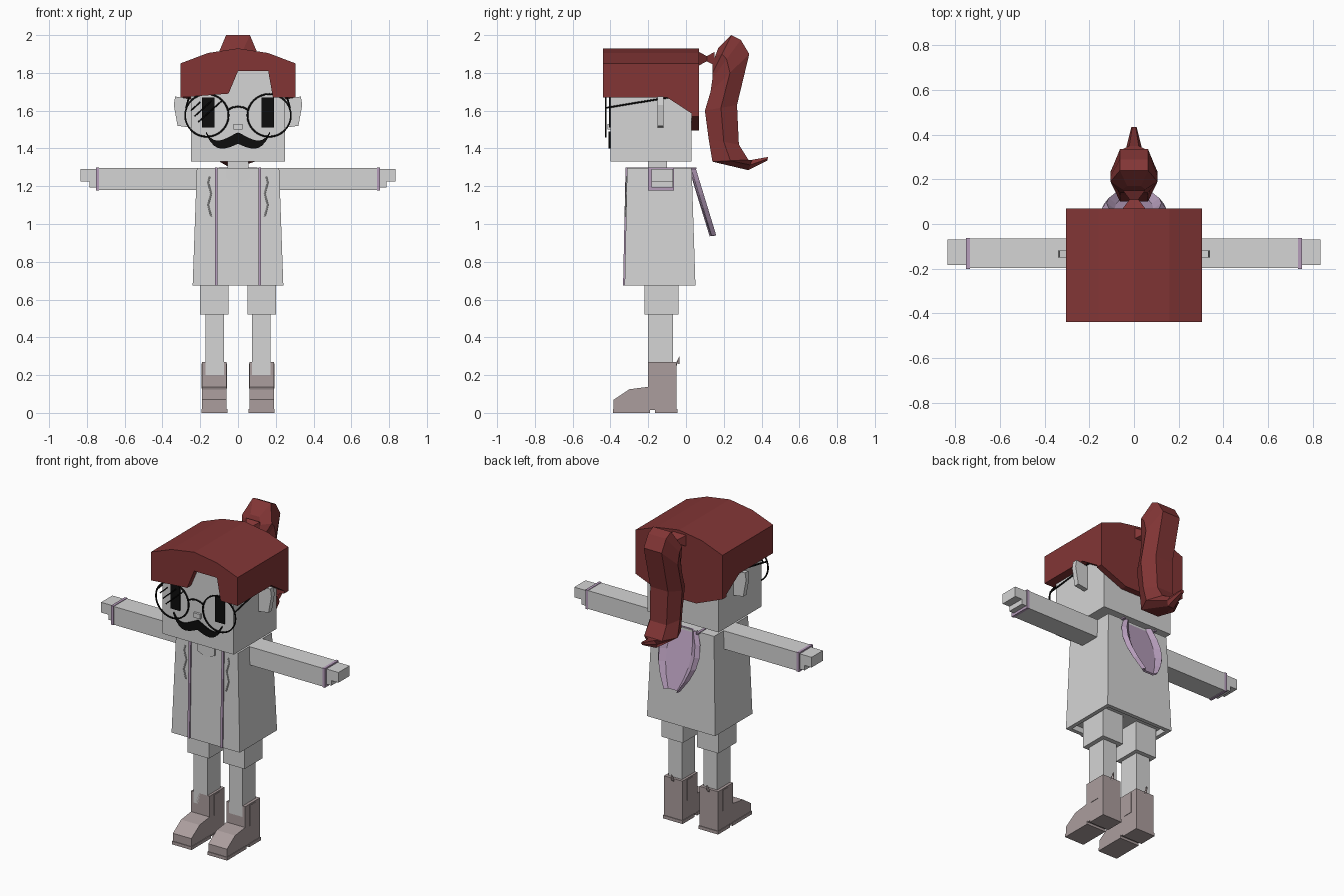
import bpy, bmesh
from math import sin, cos, pi, tau, dist

cube = bpy.data.objects.get("Cube")
if cube:
    bpy.data.objects.remove(cube, do_unlink=True)


def material(name, *rgb):
    mat = bpy.data.materials.new(name)
    mat.use_nodes = True
    mat.diffuse_color = (*rgb, 1)
    mat.node_tree.nodes["Principled BSDF"].inputs["Base Color"].default_value = (*rgb, 1)
    return mat


GREY = material("pale grey", .66, .66, .66)
RED = material("hair red", .225, .036, .036)
LILAC = material("lilac trim", .47, .34, .5)
BOOT = material("boot taupe", .41, .34, .34)
BLACK = material("black", .004, .004, .004)


def link(name, data, mat):
    data.materials.append(mat)
    obj = bpy.data.objects.new(name, data)
    bpy.context.collection.objects.link(obj)
    return obj


def finish(name, bm, mat):
    bmesh.ops.recalc_face_normals(bm, faces=bm.faces)
    mesh = bpy.data.meshes.new(name)
    bm.to_mesh(mesh)
    bm.free()
    return link(name, mesh, mat)


def skin(bm, loops, closed):
    """Join neighbouring loops of points with quads."""
    loops = [[bm.verts.new(point) for point in loop] for loop in loops]
    for lower, upper in zip(loops, loops[1:]):
        for i in range(0 if closed else 1, len(lower)):
            bm.faces.new((lower[i - 1], lower[i], upper[i], upper[i - 1]))
    return loops


def loft(name, rings, mat):
    """Skin a list of rings and cap both ends."""
    bm = bmesh.new()
    loops = skin(bm, rings, True)
    bm.faces.new(loops[0])
    bm.faces.new(loops[-1])
    return finish(name, bm, mat)


def prism_x(name, profile, ends, mat):
    """Extrude a profile of (y, z) points sideways."""
    return loft(name, [[(x, y, z) for y, z in profile] for x in ends], mat)


def prism_y(name, profile, ends, mat):
    """Extrude an outline of (x, z) points from front to back."""
    return loft(name, [[(x, y, z) for x, z in profile] for y in ends], mat)


def rect(xs, ys, z):
    (left, right), (front, back) = xs, ys
    return [(left, front, z), (right, front, z), (right, back, z), (left, back, z)]


def box(name, xs, ys, zs, mat):
    return loft(name, [rect(xs, ys, z) for z in zs], mat)


def tube(name, points, radius, mat, closed=False):
    curve = bpy.data.curves.new(name, "CURVE")
    curve.dimensions = "3D"
    curve.bevel_depth = radius
    curve.bevel_resolution = 1
    spline = curve.splines.new("POLY")
    spline.points.add(len(points) - 1)
    for spline_point, position in zip(spline.points, points):
        spline_point.co = (*position, 1)
    spline.use_cyclic_u = closed
    return link(name, curve, mat)


def both(half_width):
    return (-half_width, half_width)


def mirrored(half):
    """Complete an outline from its +x half."""
    return half + [(-x, z) for x, z in reversed(half) if x]


# Shared levels and planes
FACE, NAPE = -.4, .03
HAIR_FRONT, HAIR_BACK, HAIR_SIDE = -.44, .07, .305
EAVE, FRINGE, HAIRLINE = 1.85, 1.67, 1.81
LENS_Y, LENS_X, LENS_Z = -.425, .165, 1.575
HEM, SHOULDER = .675, 1.3

# Head, neck and nose
box("head", both(.25), (FACE, NAPE), (1.33, EAVE), GREY)
box("neck", both(.055), (-.2, -.1), (SHOULDER - .01, 1.34), GREY)
box("nose", both(.024), (FACE - .015, FACE), (1.5, 1.53), GREY)

# Hair: arched cap, fringe with a notch, and dipping back
cap = mirrored([(0, 1.93), (.16, 1.905), (HAIR_SIDE, EAVE)])
prism_y("hair_cap", cap, (HAIR_FRONT, HAIR_BACK), RED)
fringe = [(-HAIR_SIDE, EAVE), (-HAIR_SIDE, FRINGE), (-.05, FRINGE + .02), (0, HAIRLINE),
          (.16, HAIRLINE), (.185, FRINGE), (HAIR_SIDE, FRINGE), (HAIR_SIDE, EAVE)]
prism_y("hair_fringe", fringe, (HAIR_FRONT, FACE), RED)
back = mirrored([(HAIR_SIDE, EAVE), (HAIR_SIDE, 1.57), (.12, 1.495)])
prism_y("hair_back", back, (NAPE, HAIR_BACK), RED)
curtain = [(FACE, EAVE), (FACE, FRINGE), (-.1, FRINGE), (NAPE, 1.585), (NAPE, EAVE)]

# Hair tie pinched in the middle
loft("hair_tie", [[(-size, y, 1.875 - size * .7), (size, y, 1.875 - size * .7),
                   (size, y, 1.875 + size * .7), (-size, y, 1.875 + size * .7)]
                  for y, size in ((HAIR_BACK, .05), (.11, .02), (.15, .05))], RED)

# Ponytail: hexagonal sections, each from an inner to an outer (y, z) point
sections = [((.14, 1.85), (.17, 1.93)), ((.14, 1.8), (.24, 2)), ((.14, 1.77), (.29, 1.975)),
            ((.13, 1.7), (.335, 1.9)), ((.1, 1.6), (.27, 1.63)), ((.12, 1.45), (.28, 1.42)),
            ((.14, 1.33), (.33, 1.34)), ((.33, 1.285), (.35, 1.34)), ((.43, 1.335), (.435, 1.355))]
rings = []
for inner, outer in sections:
    width = min(.105, dist(inner, outer) * .6)
    middle = [(a + b) / 2 for a, b in zip(inner, outer)]
    narrow = width * .6
    rings.append([(-narrow, *inner), (narrow, *inner), (width, *middle),
                  (narrow, *outer), (-narrow, *outer), (-width, *middle)])
loft("ponytail", rings, RED)

# Moustache: drooping, then curling up while it thins
upper, lower = [], []
for step in range(9):
    t = step / 8
    centre = 1.455 - .08 * t + .11 * t ** 4
    thickness = .03 * cos(t * 1.4)
    upper.append((.17 * t, centre + thickness))
    lower.append((.17 * t, centre - thickness))
prism_y("moustache", mirrored(upper + lower[::-1]), (FACE - .009, FACE), BLACK)

# Glasses bridge and lens glints
tube("glasses_bridge", [(x, LENS_Y, 1.622 - abs(x) ** 2 * 6) for x in
                        (-.055, -.03, 0, .03, .055)], .005, BLACK)
for k in range(3):
    x, z, run = -.25 + .02 * k, 1.6 - .03 * k, .05 + .04 * k
    tube("lens_glint", [(x, LENS_Y, z), (x + run, LENS_Y, z + run * .9)], .004, BLACK)

# Coat with a hollow hem, and neckline
lining_x, lining_y = both(.215), (-.3, .025)
loft("coat", [rect(lining_x, lining_y, HEM + .035), rect(lining_x, lining_y, HEM),
              rect(both(.24), (-.325, .05), HEM),
              rect(both(.218), (-.312, NAPE), SHOULDER - .004)], GREY)
prism_y("neckline", mirrored([(0, 1.215), (.06, 1.24), (.06, SHOULDER - .004)]),
        (-.32, -.311), GREY)
trim = [(-.3, SHOULDER - .01), (-.32, HEM), (-.333, HEM), (-.32, SHOULDER),
        (.055, SHOULDER), (.055, SHOULDER - .01)]

# Hood: a rounded scoop hanging behind, with a raised rim
rows = []
for step in range(6):
    t = step / 5
    width = .145 * cos(2 * t - .8)
    rows.append([(across * width, .05 + .11 * t - hollow, SHOULDER - .36 * t)
                 for across, hollow in ((-1, .025), (-.85, 0), (-.6, .025),
                                        (.6, .025), (.85, 0), (1, .025))])
bm = bmesh.new()
skin(bm, rows, False)
hood = finish("hood", bm, LILAC)
hood.modifiers.new("thickness", "SOLIDIFY").thickness = .012

ear = [(.24, 1.66), (.333, 1.675), (.34, 1.63), (.32, 1.52), (.25, 1.51)]
foot = [(-.2, .004), (-.383, .004), (-.383, .07), (-.3, .125), (-.2, .138)]

for side, s in (("left", 1), ("right", -1)):
    def span(near, far):
        return sorted((s * near, s * far))

    # Hair, ear and eye
    prism_x(side + "_hair_curtain", curtain, span(.25, HAIR_SIDE), RED)
    prism_y(side + "_ear", [(s * x, z) for x, z in ear], (-.15, -.118), GREY)
    box(side + "_eye", span(.125, .19), (FACE - .008, FACE), (1.51, FRINGE), BLACK)

    # Glasses
    rim = [(s * LENS_X + .115 * cos(k * tau / 32), LENS_Y, LENS_Z + .113 * sin(k * tau / 32))
           for k in range(32)]
    tube(side + "_glasses_rim", rim, .005, BLACK, closed=True)
    tube(side + "_glasses_arm", [(s * .275, LENS_Y, 1.615), (s * .26, -.09, FRINGE)], .005, BLACK)

    # Coat trim and cord
    prism_x(side + "_coat_trim", trim, span(.108, .123), LILAC)
    cord = [(s * (.15 + .008 * sin(k * pi / 2)), -.314 - k * .001, 1.25 - k * .03) for k in range(8)]
    tube(side + "_cord", cord, .004, GREY)

    # Arm, cuff and stepped hand
    box(side + "_sleeve", span(.2, .745), (-.198, -.066), (1.18, 1.296), GREY)
    box(side + "_cuff", span(.735, .752), (-.201, -.063), (1.177, 1.299), LILAC)
    box(side + "_palm", span(.74, .785), (-.183, -.07), (1.193, 1.29), GREY)
    box(side + "_fingers", span(.785, .835), (-.183, -.07), (1.225, 1.29), GREY)

    # Leg
    box(side + "_shorts", span(.05, .2), (-.22, -.04), (.52, HEM + .036), GREY)
    box(side + "_shin", span(.075, .172), (-.2, -.068), (.2, .52), GREY)

    # Boot, side panel, sole, heel and pull loop
    box(side + "_boot_shaft", span(.06, .19), (-.2, -.05), (.015, .27), BOOT)
    prism_x(side + "_boot_foot", foot, span(.06, .19), BOOT)
    box(side + "_boot_panel", span(.057, .193), (-.155, -.095), (.13, .262), BOOT)
    box(side + "_sole", span(.056, .194), (-.387, -.19), (0, .02), BOOT)
    box(side + "_heel", span(.056, .194), (-.165, -.046), (0, .02), BOOT)
    loop = [(s * .125, -.055, .25), (s * .125, -.036, .295), (s * .125, -.04, .26)]
    tube(side + "_pull_loop", loop, .006, BOOT)
